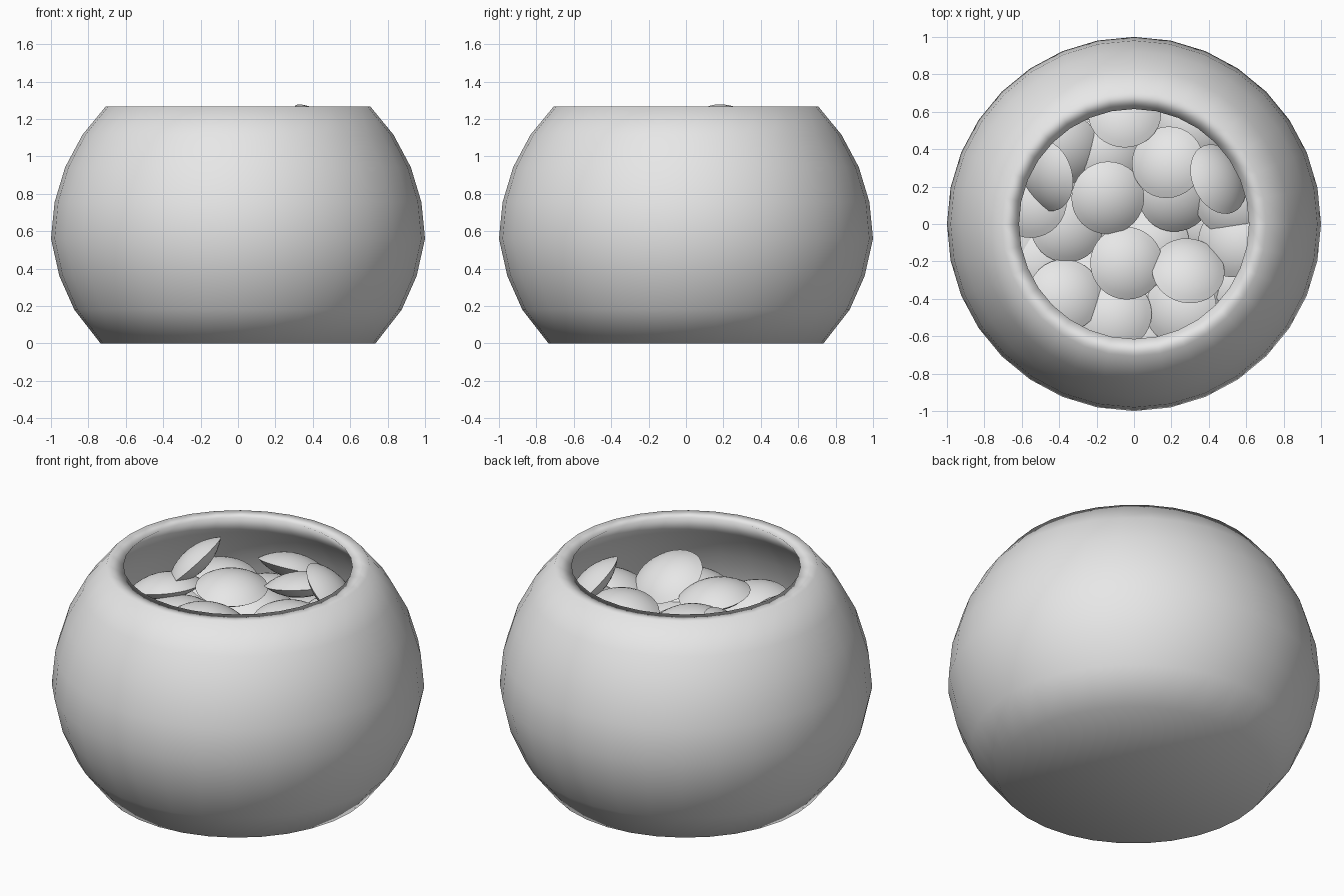
import bpy, bmesh, math, random
from mathutils import Vector

cube = bpy.data.objects.get("Cube")
if cube:
    bpy.data.objects.remove(cube, do_unlink=True)

grey = bpy.data.materials.new("light_grey")
grey.use_nodes = True
grey.diffuse_color = (0.8, 0.8, 0.8, 1)
grey.node_tree.nodes["Principled BSDF"].inputs["Base Color"].default_value = (0.8, 0.8, 0.8, 1)


def lathe(name, profile, segments, sharp_rim=None):
    """Spin an (r, z) profile round z; points with r = 0 become poles."""
    bm = bmesh.new()
    rings = []
    for r, z in profile:
        if r == 0:
            rings.append([bm.verts.new((0, 0, z))] * segments)
        else:
            angles = (2 * math.pi * i / segments for i in range(segments))
            rings.append([bm.verts.new((r * math.cos(a), r * math.sin(a), z)) for a in angles])
    for low, high in zip(rings, rings[1:]):
        for i in range(segments):
            j = (i + 1) % segments
            corners = list(dict.fromkeys((low[i], low[j], high[j], high[i])))
            bm.faces.new(corners).smooth = True
    if sharp_rim is not None:
        for edge in bm.edges:
            if all(v in rings[sharp_rim] for v in edge.verts):
                edge.smooth = False
    mesh = bpy.data.meshes.new(name)
    bm.to_mesh(mesh)
    bm.free()
    mesh.materials.append(grey)
    return mesh


def place(name, mesh, location=(0, 0, 0), normal=(0, 0, 1)):
    obj = bpy.data.objects.new(name, mesh)
    bpy.context.collection.objects.link(obj)
    obj.location = location
    obj.rotation_mode = 'QUATERNION'
    obj.rotation_quaternion = Vector((0, 0, 1)).rotation_difference(Vector(normal).normalized())
    return obj


# Bowl: flat-bottomed sphere with a flat rim and a concentric hollow
mid, step = 0.56, math.pi / 16
outer = [(0, 0), (0.735, 0), (0.875, 0.18), (0.955, 0.36)]
outer += [(math.cos(k * step), mid + math.sin(k * step)) for k in range(5)]
inner_angle, inner_radius = math.radians(48.95), 0.936
inner = []
for k in range(9):
    a = inner_angle * (1 - k / 4)
    inner.append((inner_radius * math.cos(a), mid + inner_radius * math.sin(a) * (1 if a > 0 else 0.69)))
place("bowl", lathe("bowl", outer + inner + [(0, inner[-1][1])], 32))

# Sweet: a lens made from two shallow spherical caps
radius, half = 0.195, 0.068
ball = (radius ** 2 + half ** 2) / (2 * half)
cap = math.asin(radius / ball)
steps = 6
lower = [(ball * math.sin(cap * k / steps), ball - half - ball * math.cos(cap * k / steps))
         for k in range(steps + 1)]
upper = [(r, -z) for r, z in reversed(lower[:-1])]
sweet = lathe("sweet", lower + upper, 32, sharp_rim=steps)

# Top sweets: position and facing direction
top_sweets = [
    ((0.45, 0.24, 1.14), (0.64, 0.30, 0.70)),
    ((-0.14, 0.14, 1.05), (0.08, -0.10, 1)),
    ((-0.04, -0.21, 1.03), (0.10, 0.10, 1)),
    ((0.18, 0.33, 1.08), (-0.2, 0.2, 1)),
    ((0.29, -0.25, 1.03), (0.1, 0.45, 0.87)),
    ((-0.05, 0.59, 1.03), (0, 0.4, 1)),
    ((-0.47, 0.26, 1.07), (-0.66, -0.2, 0.7)),
    ((-0.55, 0.12, 0.96), (-0.2, 0.1, 1)),
    ((-0.38, 0.40, 0.93), (0.2, -0.2, 1)),
    ((0.22, 0.15, 0.94), (0.1, -0.2, 1)),
    ((0.51, 0.14, 0.97), (-0.2, 0, 1)),
    ((0.53, -0.09, 0.95), (-0.3, 0.1, 1)),
    ((-0.36, -0.01, 0.90), (0.1, 0, 1)),
    ((-0.37, -0.38, 0.94), (0.1, 0.2, 1)),
    ((-0.10, -0.48, 0.91), (0, 0.2, 1)),
    ((0.25, -0.45, 0.90), (-0.2, 0.1, 1)),
    ((0.10, -0.10, 0.85), (0, 0.1, 1)),
    ((0.30, 0.48, 0.90), (-0.1, -0.2, 1)),
    ((-0.15, 0.38, 0.87), (0.1, 0, 1)),
]
for i, (location, normal) in enumerate(top_sweets):
    place(f"top_sweet_{i + 1}", sweet, location, normal)

# Buried sweets: loosely tilted rings below the top ones
random.seed(4)
count = 0
for layer, z in enumerate((0.80, 0.66, 0.50, 0.34, 0.2)):
    reach = 0.70 if layer < 3 else 0.60
    for ring, number in ((0, 1), (0.36, 6), (0.5 * (0.36 + reach), 9), (reach, 13)):
        for k in range(number):
            a = 2 * math.pi * (k + 0.5 * (layer % 2)) / number
            count += 1
            place(f"buried_sweet_{count}", sweet,
                  (ring * math.cos(a), ring * math.sin(a), z + random.uniform(-0.03, 0.03)),
                  (random.uniform(-0.25, 0.25), random.uniform(-0.25, 0.25), 1))
